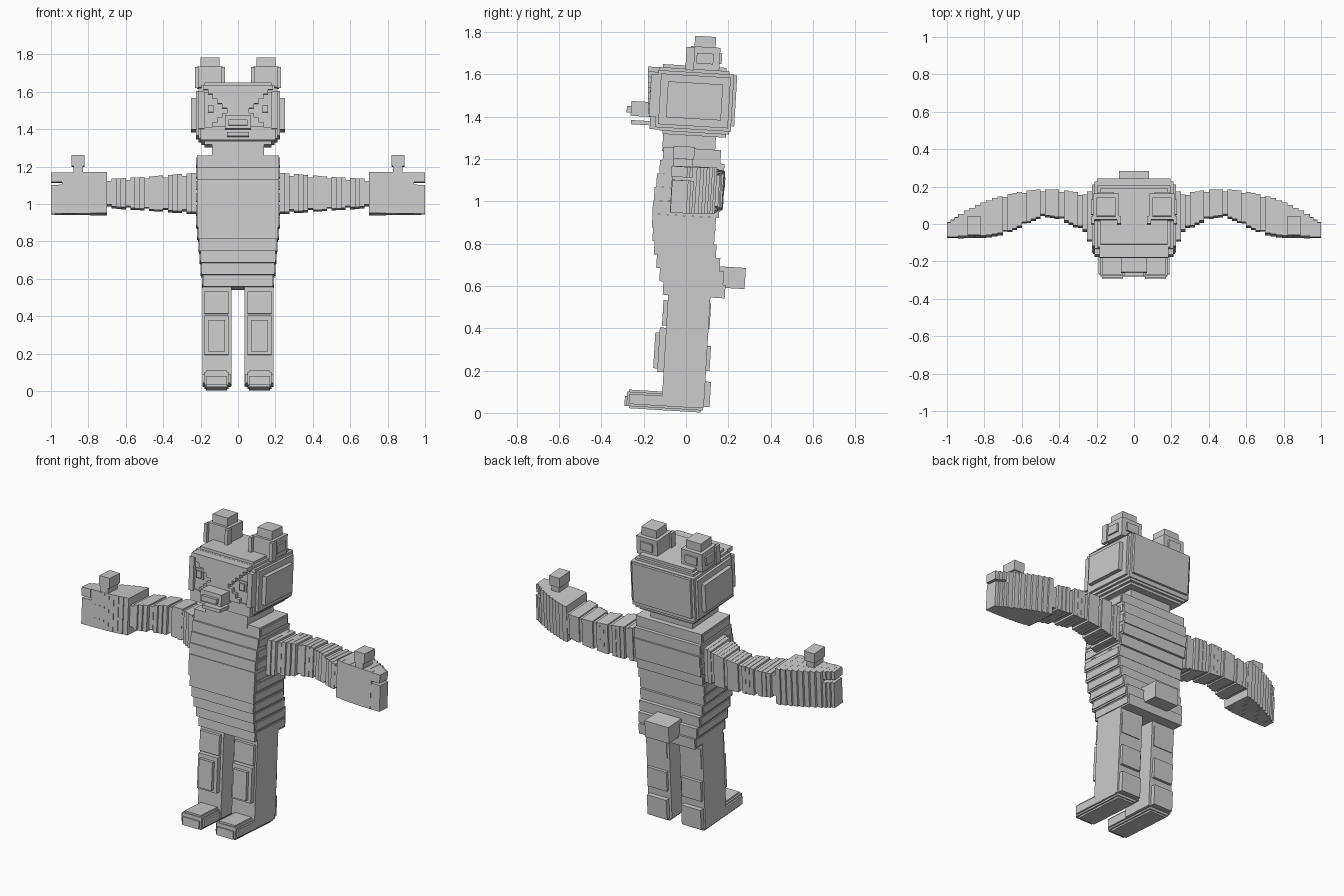
import bpy
import bmesh
from math import cos, exp, pi, sin
from mathutils import Matrix, Vector

cube = bpy.data.objects.get("Cube")
if cube:
    bpy.data.objects.remove(cube, do_unlink=True)

TILT = -0.06  # every block leans by the same small angle

# Axis and end of the span that each side of a block belongs to
SIDES = {"right": (0, 0), "left": (0, 1), "front": (1, 0),
         "back": (1, 1), "bottom": (2, 0), "top": (2, 1)}

grey = bpy.data.materials.new("light grey")
grey.use_nodes = True
grey.diffuse_color = (0.6, 0.6, 0.6, 1)
shader = grey.node_tree.nodes["Principled BSDF"]
shader.inputs["Base Color"].default_value = grey.diffuse_color


def box(width, depth, height):
    """A block described by its span along each axis."""
    return [width, depth, height]


def both(half):
    """A span centred on zero."""
    return (-half, half)


def plate(base, side, margin, thickness):
    """A raised panel on one side of a block."""
    axis, end = SIDES[side]
    spans = [(low + margin, high - margin) for low, high in base]
    surface = base[axis][end]
    spans[axis] = (surface - thickness, surface + thickness)
    return spans


def stepped(base, step):
    """A block with a thin panel on every side, giving stepped edges."""
    return [base] + [plate(base, side, step, step) for side in SIDES]


def part(name, blocks, mirror=1):
    """Join blocks into one object; mirror is -1 for the right side."""
    bm = bmesh.new()
    for spans in blocks:
        centre = Vector([(low + high) / 2 for low, high in spans])
        centre.x *= mirror
        size = Matrix.Diagonal([high - low for low, high in spans]).to_4x4()
        turn = Matrix.Rotation(TILT, 4, 'X')
        place = Matrix.Translation(centre) @ turn @ size
        bmesh.ops.create_cube(bm, size=1, matrix=place)
    mesh = bpy.data.meshes.new(name)
    bm.to_mesh(mesh)
    bm.free()
    mesh.materials.append(grey)
    obj = bpy.data.objects.new(name, mesh)
    bpy.context.collection.objects.link(obj)


def pair(name, blocks):
    """The same part on the left and on the right."""
    part("left_" + name, blocks)
    part("right_" + name, blocks, mirror=-1)


# Head with stepped edges, crown and chin plates and side panels
head = box(both(.21), (-.14, .22), (1.34, 1.61))
crown = plate(head, "top", margin=.03, thickness=.03)
chin = plate(head, "bottom", margin=.03, thickness=.03)
part("head", stepped(head, .015) + [crown, chin])
pair("cheek_panel", [plate(head, "left", margin=.05, thickness=.04)])
part("neck", [box(both(.14), (-.11, .14), (1.23, 1.33))])

# Face mask: rows that narrow between the eyes and widen above and below
rows = []
row_height = .025
for row in range(9):
    half_width = .06 + abs(row - 3) * row_height
    bottom = 1.41 + row * row_height
    rows.append(box(both(half_width), (-.18, -.1), (bottom, bottom + row_height)))
part("face_mask", rows)
part("jaw", [box(both(.2), (-.17, -.1), (1.34, 1.41))])
pair("temple", [box((.18, .21), (-.17, -.1), (1.4, 1.6))])

# Eyes, snout with nose, and lower lip
eye = box((.12, .17), (-.16, -.1), (1.48, 1.54))
pair("eye", [eye, plate(eye, "front", margin=.01, thickness=.01)])
snout = box(both(.07), (-.26, -.1), (1.4, 1.47))
part("snout", [snout, plate(snout, "front", margin=.02, thickness=.02)])
part("lower_lip", [box(both(.06), (-.26, -.1), (1.36, 1.38))])

# Ears: block with a raised cap, outer panels and two posts in front
ear = box((.08, .22), (.02, .16), (1.62, 1.73))
ear_blocks = [ear, plate(ear, "top", margin=.02, thickness=.05)]
for side in ("left", "back"):
    ear_blocks.append(plate(ear, side, margin=.03, thickness=.01))
for side in ("left", "right"):
    post = plate(ear, side, margin=0, thickness=.01)
    ear_blocks.append(plate(post, "front", margin=0, thickness=.02))
pair("ear", ear_blocks)

# Torso: stacked slabs following a belly curve and a waving back
HIP, SHOULDER, LAYERS = .55, 1.25, 11
layer = (SHOULDER - HIP) / LAYERS
slabs = []
for i in range(LAYERS):
    low = HIP + i * layer
    middle = low + layer / 2
    half_width = .22 - .1 * max(0, .9 - middle)
    front = -.1 - .06 * sin(pi * (middle - HIP) / (SHOULDER - HIP))
    back = .16 + .025 * cos(12 * (middle - .58))
    slab = box(both(half_width), (front, back), (low, low + layer))
    slabs += [slab, plate(slab, "left", margin=.01, thickness=.005),
              plate(slab, "right", margin=.01, thickness=.005)]
part("torso", slabs)
part("tail", [box(both(.08), (.12, .28), (.59, .69))])


def arm_slab(x, length, half_height, trim=0):
    """A slice of the arm, which sweeps back at the elbow."""
    middle = x + length / 2
    front = .11 * exp(-((middle - .46) / .18) ** 2) - .07
    back = .18 - .64 * (middle - .47) ** 2
    centre = 1.055
    return box((x, x + length), (front + trim, back - trim),
               (centre - half_height + trim, centre + half_height - trim))


# Arms: thin slices tapering towards the wrist, with shallow grooves
pieces = 20
length = .5 / pieces
arm = []
for i in range(pieces):
    x = .2 + i * length
    groove = .01 if i % 4 == 3 else 0
    arm.append(arm_slab(x, length, .12 - .07 * x, groove))
pair("arm", arm)

# Hands: palm slices, then fingers split by a slot near the top
hand = [arm_slab(.7 + i * .03, .03, .11) for i in range(8)]
pair("palm", hand)
fingers = []
for i in range(3):
    width, depth, height = arm_slab(.94 + i * .02, .02, .11)
    fingers.append(box(width, depth, (height[0], 1.1)))
    fingers.append(box(width, depth, (1.115, height[1])))
pair("fingers", fingers)

# Thumb: lower and upper joint
thumb = box((.83, .88), (-.06, .03), (1.15, 1.2))
thumb_tip = box((.82, .89), (-.06, .04), (1.2, 1.26))
pair("thumb", [thumb, thumb_tip])

# Legs: column with thigh and knee guards in front and three plates behind
leg = box((.035, .19), (-.1, .1), (.03, .56))
knee = box((.05, .18), (-.13, 0), (.19, .4))
thigh = box((.05, .18), (-.11, 0), (.41, .53))
leg_blocks = [leg, thigh, knee, plate(knee, "front", margin=.02, thickness=.02)]
for bottom in (.03, .2, .4):
    leg_blocks.append(box((.05, .18), (0, .115), (bottom, bottom + .12)))
pair("leg", leg_blocks)

# Feet with stepped edges
foot = box((.05, .18), (-.28, .08), (.022, .09))
pair("foot", stepped(foot, .01))
